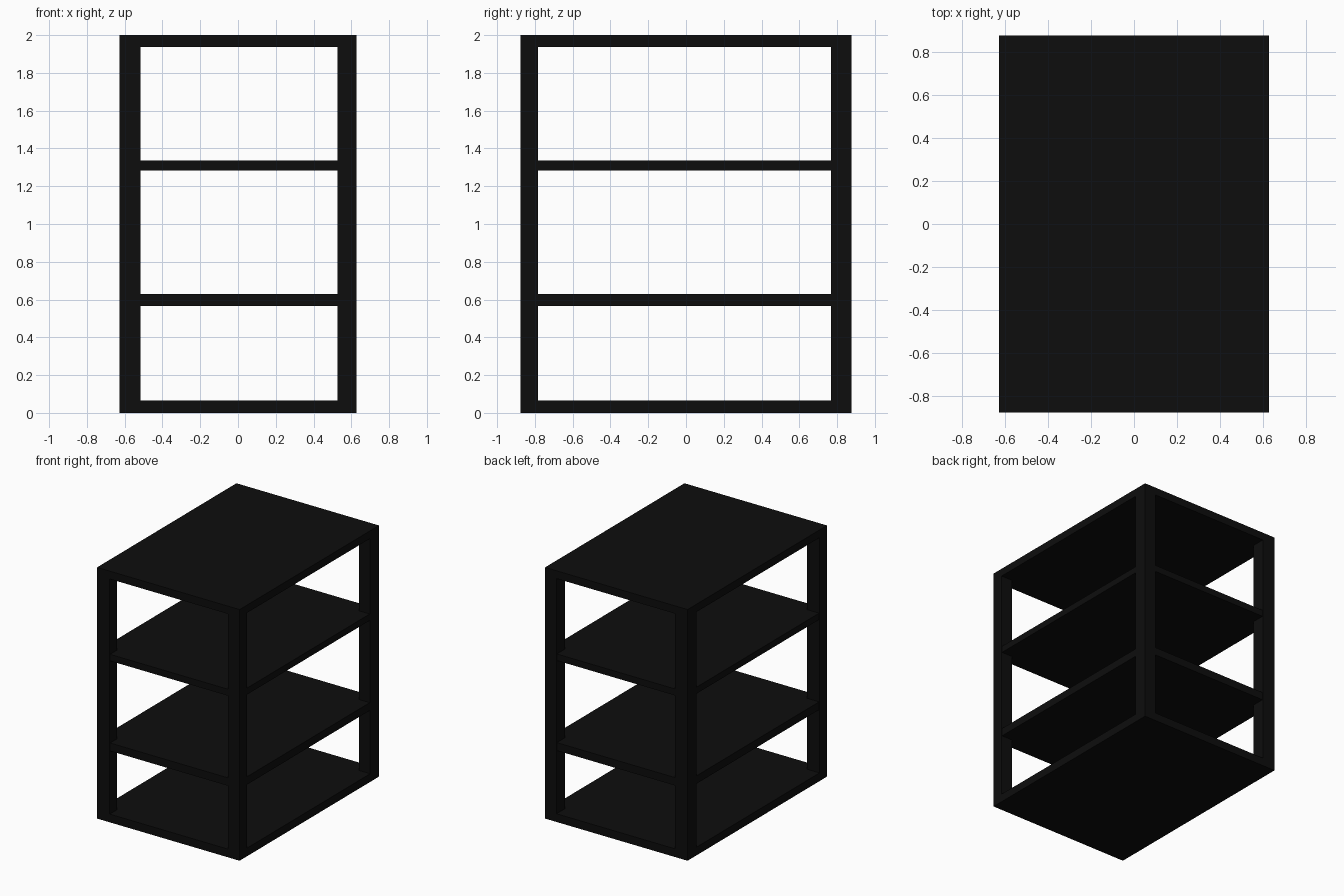
import bpy

cube = bpy.data.objects.get("Cube")
if cube:
    bpy.data.objects.remove(cube, do_unlink=True)

black = bpy.data.materials.new("near_black")
black.use_nodes = True
color = (0.004, 0.004, 0.004, 1)
black.diffuse_color = color
black.node_tree.nodes["Principled BSDF"].inputs["Base Color"].default_value = color


def box(name, low, high):
    """Add a box spanning two opposite corners."""
    center = [(a + b) / 2 for a, b in zip(low, high)]
    bpy.ops.mesh.primitive_cube_add(size=1, location=center)
    part = bpy.context.object
    part.name = name
    for v in part.data.vertices:
        for i in range(3):
            v.co[i] *= high[i] - low[i]
    part.data.materials.append(black)


HALF_X, HALF_Y = 0.628, 0.877
BASE_TOP, ROOF_BOTTOM = 0.065, 1.938

# Base and top slabs
box("base_slab", (-HALF_X, -HALF_Y, 0), (HALF_X, HALF_Y, BASE_TOP))
box("top_slab", (-HALF_X, -HALF_Y, ROOF_BOTTOM), (HALF_X, HALF_Y, 2))

# Shelves, a hair inside the post faces
inset = 0.004
for name, low, high in (("lower_shelf", 0.567, 0.63), ("upper_shelf", 1.284, 1.336)):
    box(name, (inset - HALF_X, inset - HALF_Y, low), (HALF_X - inset, HALF_Y - inset, high))

# Corner posts
sides_x = {"right": (-HALF_X, -0.516), "left": (0.527, HALF_X)}
sides_y = {"front": (-HALF_Y, -0.784), "back": (0.767, HALF_Y)}
for side, (x0, x1) in sides_x.items():
    for end, (y0, y1) in sides_y.items():
        box(f"{end}_{side}_post", (x0, y0, BASE_TOP), (x1, y1, ROOF_BOTTOM))
